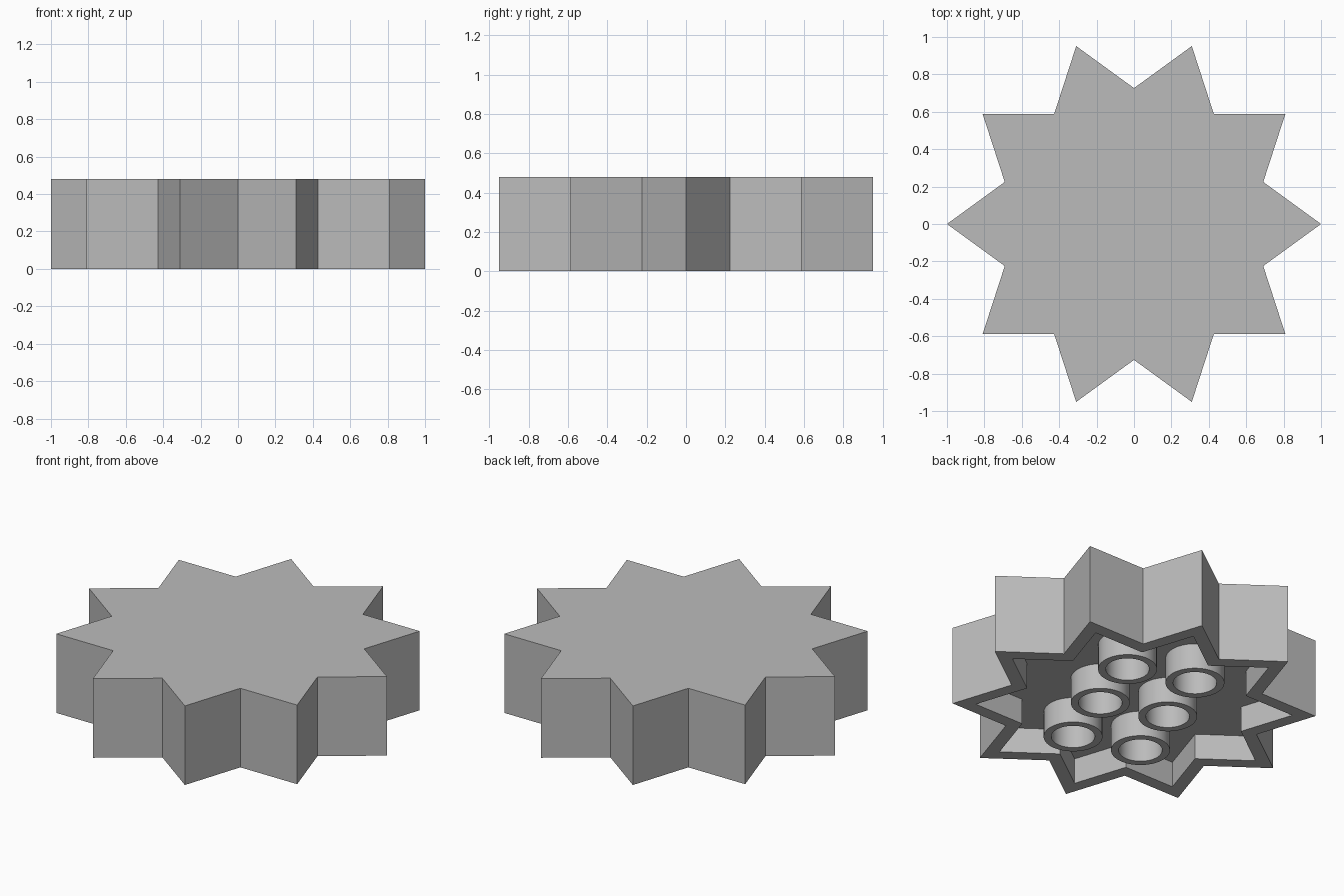
import bpy
import bmesh
from math import sin, cos, pi, radians

POINTS = 10
HEIGHT = 0.48
WALL = 0.075
DEPTH = 0.155       # depth of the hollow underside
PITCH = 0.4         # spacing of the underside tubes

cube = bpy.data.objects.get("Cube")
if cube:
    bpy.data.objects.remove(cube, do_unlink=True)

grey = bpy.data.materials.new("plain grey")
grey.use_nodes = True
grey.diffuse_color = (0.5, 0.5, 0.5, 1)
grey.node_tree.nodes["Principled BSDF"].inputs["Base Color"].default_value = (0.5, 0.5, 0.5, 1)


def finish(bm, name):
    bmesh.ops.recalc_face_normals(bm, faces=bm.faces)
    mesh = bpy.data.meshes.new(name)
    bm.to_mesh(mesh)
    bm.free()
    mesh.materials.append(grey)
    obj = bpy.data.objects.new(name, mesh)
    bpy.context.collection.objects.link(obj)
    return obj


def star(bm, tip, valley, z):
    ring = []
    for i in range(2 * POINTS):
        r, a = (valley if i % 2 else tip), pi * i / POINTS
        ring.append(bm.verts.new((r * cos(a), r * sin(a), z)))
    return ring


def circle(bm, r, z, n=48):
    return [bm.verts.new((r * cos(2 * pi * i / n), r * sin(2 * pi * i / n), z)) for i in range(n)]


def bridge(bm, a, b):
    for i in range(len(a)):
        j = (i + 1) % len(a)
        bm.faces.new((a[i], a[j], b[j], b[i]))


# Star-shaped body with a mitred, hollow underside
valley = sin(radians(36)) / cos(radians(36))
inner_tip = 1 - WALL / sin(radians(36))
inner_valley = valley - WALL / sin(radians(54))
bm = bmesh.new()
rings = [star(bm, 1, valley, HEIGHT), star(bm, 1, valley, 0),
         star(bm, inner_tip, inner_valley, 0), star(bm, inner_tip, inner_valley, DEPTH)]
for a, b in zip(rings, rings[1:]):
    bridge(bm, a, b)
bm.faces.new(rings[0])
bm.faces.new(rings[-1])
finish(bm, "star_body")

# Two rows of three open tubes, turned to line up with a star point
turn = radians(72)
for row in (-0.5, 0.5):
    for col in (-1, 0, 1):
        bm = bmesh.new()
        rings = [circle(bm, 0.162, DEPTH), circle(bm, 0.162, 0),
                 circle(bm, 0.12, 0), circle(bm, 0.12, DEPTH)]
        for a, b in zip(rings, rings[1:]):
            bridge(bm, a, b)
        tube = finish(bm, "underside_tube")
        u, v = col * PITCH, row * PITCH
        tube.location = (u * cos(turn) - v * sin(turn), u * sin(turn) + v * cos(turn), 0)
        bpy.ops.object.select_all(action="DESELECT")
        tube.select_set(True)
        bpy.context.view_layer.objects.active = tube
        bpy.ops.object.shade_smooth_by_angle(angle=radians(30))
